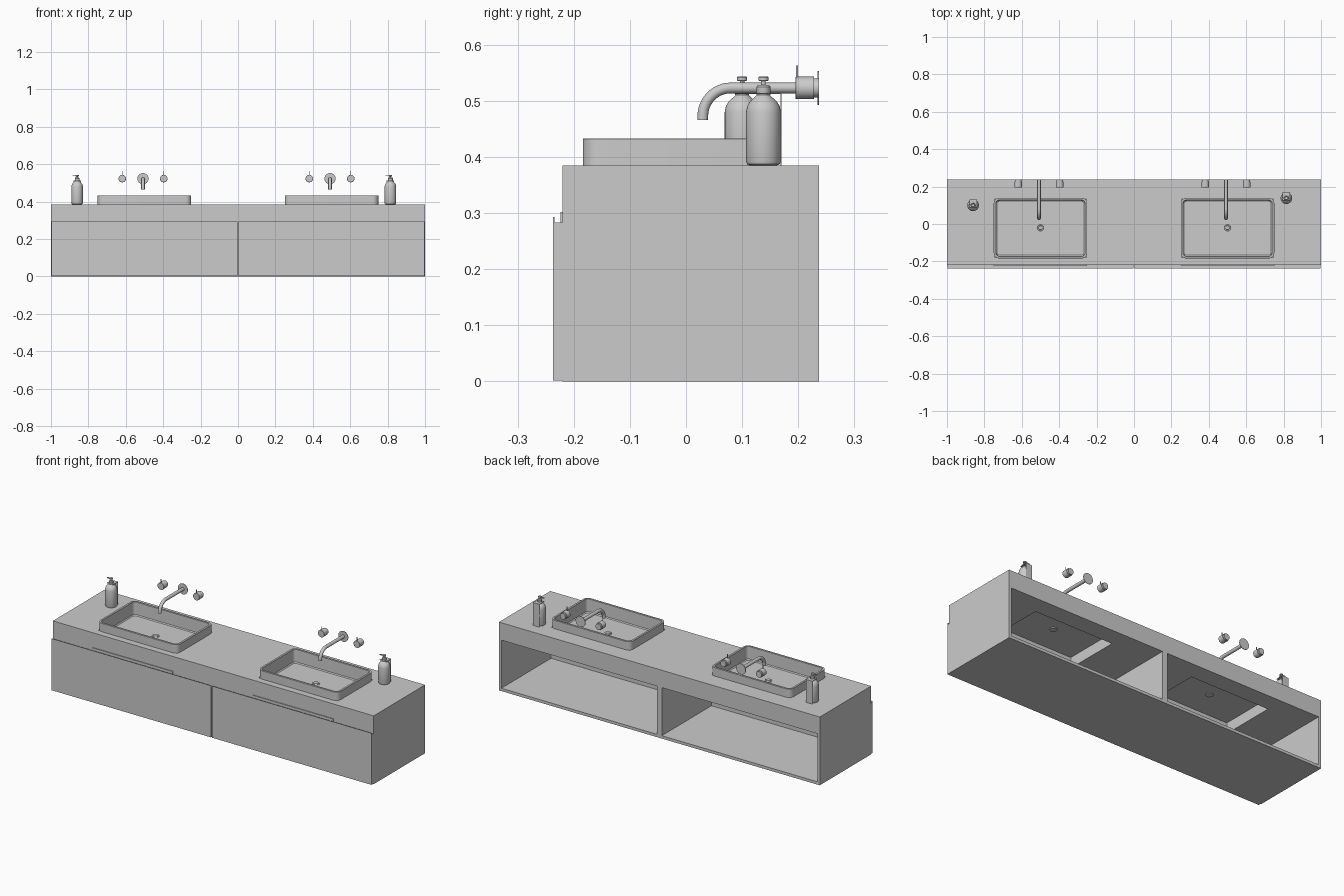
import bpy, bmesh
from math import sin, cos, pi, radians

if "Cube" in bpy.data.objects:
    bpy.data.objects.remove(bpy.data.objects["Cube"])


def finish(name, bm, loc=(0, 0, 0), rot=(0, 0, 0), smooth=False):
    bmesh.ops.recalc_face_normals(bm, faces=bm.faces)
    me = bpy.data.meshes.new(name)
    bm.to_mesh(me)
    bm.free()
    ob = bpy.data.objects.new(name, me)
    bpy.context.collection.objects.link(ob)
    ob.location, ob.rotation_euler = loc, rot
    if smooth:
        shade(ob)
    return ob


def shade(ob):
    bpy.ops.object.select_all(action='DESELECT')
    ob.select_set(True)
    bpy.context.view_layer.objects.active = ob
    bpy.ops.object.shade_smooth_by_angle(angle=radians(35))


def box(name, x, y, z):
    bm = bmesh.new()
    bmesh.ops.create_cube(bm, size=1)
    for v in bm.verts:
        for i, (a, b) in enumerate((x, y, z)):
            v.co[i] = a if v.co[i] < 0 else b
    return finish(name, bm)


def loft(name, rings, **kw):
    """Skin a stack of closed rings and cap both ends."""
    bm = bmesh.new()
    vs = [[bm.verts.new(p) for p in r] for r in rings]
    n = len(vs[0])
    for a, b in zip(vs, vs[1:]):
        for i in range(n):
            j = (i + 1) % n
            bm.faces.new((a[i], a[j], b[j], b[i]))
    bm.faces.new(vs[0])
    bm.faces.new(vs[-1])
    return finish(name, bm, smooth=True, **kw)


def lathe(name, profile, loc, rot=(0, 0, 0), n=32):
    return loft(name, [[(r * cos(2 * pi * i / n), r * sin(2 * pi * i / n), z)
                        for i in range(n)] for r, z in profile], loc=loc, rot=rot)


def rounded_rect(hx, hy, r, z, n=6):
    pts = []
    for k, (sx, sy) in enumerate(((1, 1), (-1, 1), (-1, -1), (1, -1))):
        for i in range(n + 1):
            a = pi / 2 * (k + i / n)
            pts.append((sx * (hx - r) + r * cos(a), sy * (hy - r) + r * sin(a), z))
    return pts


# carcass: solid block with open-backed compartments and basin holes cut out
carcass = box("carcass", (-1, 1), (-0.22, 0.237), (0, 0.385))
cutters = []
for s in (-1, 1):
    cutters.append(box("compartment_cutter", sorted((s * 0.015, s * 0.985)),
                       (-0.205, 0.3), (0.016, 0.287)))
    cutters.append(box("basin_cutter", (s * 0.5 - 0.245, s * 0.5 + 0.245),
                       (-0.179, 0.135), (0.25, 0.45)))
bpy.context.view_layer.objects.active = carcass
for c in cutters:
    m = carcass.modifiers.new("cut", 'BOOLEAN')
    m.operation, m.solver, m.object = 'DIFFERENCE', 'EXACT', c
    bpy.ops.object.modifier_apply(modifier=m.name)
for c in cutters:
    bpy.data.objects.remove(c)

PY = (-pi / 2, 0, 0)  # local z points to +y
for s, side in ((-1, "left"), (1, "right")):
    cx = s * 0.5
    # drawer front with a finger groove along its top edge
    xs = sorted((s * 0.003, s * 0.998))
    profile = [(-0.237, 0.002), (-0.237, 0.293), (-0.2345, 0.293),
               (-0.2345, 0.283), (-0.22, 0.283), (-0.22, 0.002)]
    bm = bmesh.new()
    f = bm.faces.new([bm.verts.new((xs[0], y, z)) for y, z in profile])
    ext = bmesh.ops.extrude_face_region(bm, geom=[f])["geom"]
    bmesh.ops.translate(bm, vec=(xs[1] - xs[0], 0, 0),
                        verts=[v for v in ext if isinstance(v, bmesh.types.BMVert)])
    finish(side + "_drawer_front", bm)
    box(side + "_handle_strip", (cx - 0.25, cx + 0.25), (-0.224, -0.219), (0.28, 0.302))

    # basin and drain
    basin = [(0, 0.347), (0, 0.432), (0.001, 0.433), (0.011, 0.433),
             (0.012, 0.432), (0.013, 0.362), (0.018, 0.357)]
    loft(side + "_basin",
         [rounded_rect(0.25 - d, 0.162 - d, 0.03 - d, z) for d, z in basin],
         loc=(cx, -0.022, 0))
    lathe(side + "_drain", [(0.012, 0.343), (0.02, 0.343), (0.02, 0.359), (0.017, 0.361),
                            (0.014, 0.359), (0.012, 0.359), (0.010, 0.362)],
          (cx, -0.02, 0))

    # wall spout
    fx, fz = cx - 0.008, 0.523
    cu = bpy.data.curves.new(side + "_spout", 'CURVE')
    cu.dimensions, cu.bevel_depth, cu.bevel_resolution = '3D', 0.0095, 6
    cu.use_fill_caps = True
    path = [(0.235, fz)] + [(0.08 - 0.05 * sin(a), fz - 0.05 + 0.05 * cos(a))
                            for a in (pi / 2 * i / 12 for i in range(13))] + [(0.03, 0.466)]
    sp = cu.splines.new('POLY')
    sp.points.add(len(path) - 1)
    for p, (y, z) in zip(sp.points, path):
        p.co = (fx, y, z, 1)
    sp.use_smooth = True
    bpy.context.collection.objects.link(bpy.data.objects.new(side + "_spout", cu))
    lathe(side + "_spout_flange", [(0.03, 0), (0.03, 0.003)], (fx, 0.234, fz), PY)

    # tap handles with pin levers
    for h in (-1, 1):
        hx = fx + h * 0.111
        lathe(side + "_tap_handle", [(0.019, 0), (0.02, 0.001), (0.02, 0.033),
                                     (0.017, 0.033), (0.017, 0.042)],
              (hx, 0.195, fz), PY)
        lathe(side + "_tap_lever", [(0.002, 0), (0.002, 0.025)],
              (hx, 0.198, 0.538), n=12)

# soap bottles with pump and rear bracket
for side, bx, by in (("left", -0.86, 0.10), ("right", 0.815, 0.138)):
    lathe(side + "_bottle", [(0.024, 0.385), (0.029, 0.387), (0.031, 0.393), (0.031, 0.480),
                             (0.029, 0.490), (0.024, 0.499), (0.016, 0.506),
                             (0.012, 0.510), (0.012, 0.514)], (bx, by, 0))
    lathe(side + "_collar", [(0.012, 0.510), (0.0125, 0.511), (0.0125, 0.525),
                             (0.010, 0.528), (0.004, 0.528), (0.004, 0.535),
                             (0.009, 0.536), (0.009, 0.542), (0.008, 0.543)], (bx, by, 0))
    box(side + "_pump_nozzle", (bx - 0.026, bx), (by - 0.003, by + 0.003), (0.536, 0.541))
    box(side + "_bracket_top", (bx - 0.02, bx + 0.02), (by - 0.012, by + 0.032),
        (0.512, 0.514))
    box(side + "_bracket_back", (bx - 0.02, bx + 0.02), (by + 0.0305, by + 0.032),
        (0.385, 0.514))
